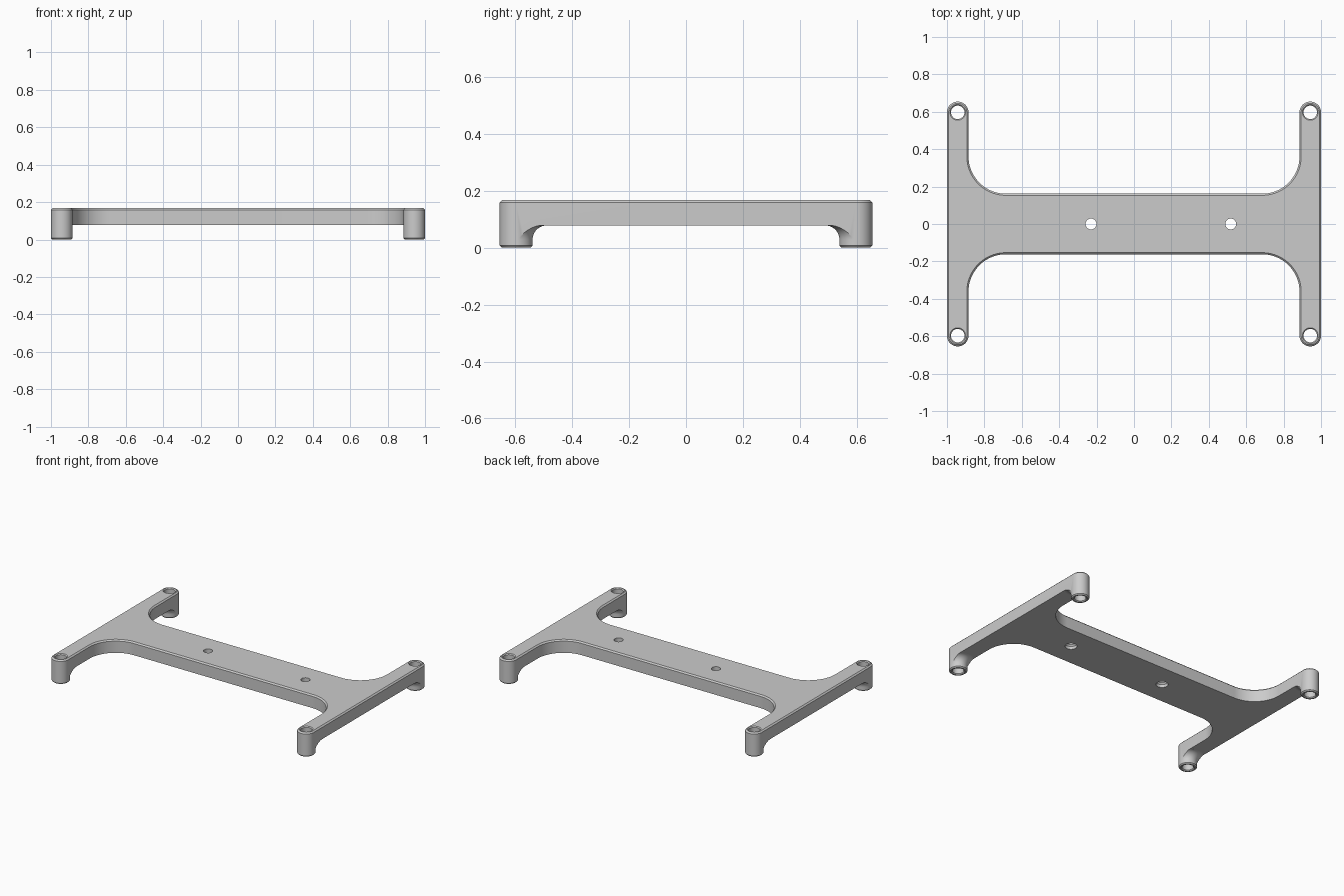
import bpy, bmesh
from math import sin, cos, radians

if "Cube" in bpy.data.objects:
    bpy.data.objects.remove(bpy.data.objects["Cube"], do_unlink=True)

TOP, UNDER = 0.168, 0.078          # plate top and underside heights
HALF_W, ARM_R, FOOT_Y = 0.162, 0.0575, 0.597
FOOT_X = 1 - ARM_R
FILLET = 0.2
CORNERS = [(sx * FOOT_X, sy * FOOT_Y) for sx in (-1, 1) for sy in (-1, 1)]

grey = bpy.data.materials.new("plain grey")
grey.use_nodes = True
colour = (0.6, 0.6, 0.6, 1)
grey.diffuse_color = colour
grey.node_tree.nodes["Principled BSDF"].inputs["Base Color"].default_value = colour


def arc(cx, cy, r, a0, a1, n):
    angles = [radians(a0 + (a1 - a0) * i / n) for i in range(n + 1)]
    return [(cx + r * cos(a), cy + r * sin(a)) for a in angles]


def outline(d):
    """H-shaped outline, counterclockwise, inset by d."""
    right = arc(FOOT_X, FOOT_Y, ARM_R - d, 0, 180, 32)
    right += arc(1 - 2 * ARM_R - FILLET, HALF_W + FILLET, FILLET + d, 0, -90, 24)
    back = right + [(-x, y) for x, y in reversed(right)]
    return back + [(-x, -y) for x, y in back]


def circle(x, y, r):
    return arc(x, y, r, 0, 360, 48)[:-1]


def loft(name, layers):
    """Closed solid through matching outlines given as (height, points)."""
    bm = bmesh.new()
    rings = [[bm.verts.new((x, y, z)) for x, y in pts] for z, pts in layers]
    n = len(rings[0])
    for a, b in zip(rings, rings[1:]):
        for i in range(n):
            j = (i + 1) % n
            bm.faces.new((a[i], a[j], b[j], b[i]))
    bm.faces.new(rings[0][::-1])
    bm.faces.new(rings[-1])
    mesh = bpy.data.meshes.new(name)
    bm.to_mesh(mesh)
    bm.free()
    mesh.materials.append(grey)
    obj = bpy.data.objects.new(name, mesh)
    bpy.context.scene.collection.objects.link(obj)
    return obj


def lathe(name, x, y, profile):
    return loft(name, [(z, circle(x, y, r)) for r, z in profile])


def subtract(target, cutter):
    mod = target.modifiers.new("cut", "BOOLEAN")
    mod.operation, mod.solver, mod.object = "DIFFERENCE", "EXACT", cutter
    bpy.context.view_layer.update()
    result = target.evaluated_get(bpy.context.evaluated_depsgraph_get())
    mesh = bpy.data.meshes.new_from_object(result)
    target.modifiers.remove(mod)
    target.data = mesh
    bpy.data.objects.remove(cutter, do_unlink=True)


# Full-height frame with chamfered rims
frame = loft("h_frame", [(z, outline(d)) for z, d in
                         ((0, 0.007), (0.007, 0), (TOP - 0.009, 0), (TOP, 0.009))])

# Hollow below the plate, leaving round feet that flare into the arms
reach = FOOT_Y - 0.003
box = [(-1.2, -reach), (1.2, -reach), (1.2, reach), (-1.2, reach)]
hollow = loft("underside_cutter", [(-0.1, box), (UNDER, box)])
flare = arc(ARM_R + 0.0505, UNDER - 0.05, 0.05, 180, 92, 10)
for x, y in CORNERS:
    core = [(ARM_R - 0.0065, -0.2), (ARM_R - 0.0065, 0), (ARM_R + 0.0005, 0.007)]
    subtract(hollow, lathe("foot_core", x, y, core + flare + [(flare[-1][0], 0.2)]))
subtract(frame, hollow)

# Through holes in the feet, with slightly eased rims
for x, y in CORNERS:
    subtract(frame, lathe("foot_hole", x, y, (
        (0.043, -0.001), (0.036, 0.006),
        (0.036, TOP - 0.006), (0.043, TOP + 0.001))))

# Two holes through the plate, wider at the underside
for x in (-0.23, 0.517):
    subtract(frame, lathe("plate_hole", x, 0, (
        (0.038, 0.05), (0.038, UNDER + 0.02), (0.029, UNDER + 0.03), (0.029, 0.2))))

bpy.context.view_layer.objects.active = frame
frame.select_set(True)
bpy.ops.object.shade_smooth_by_angle(angle=radians(30))
